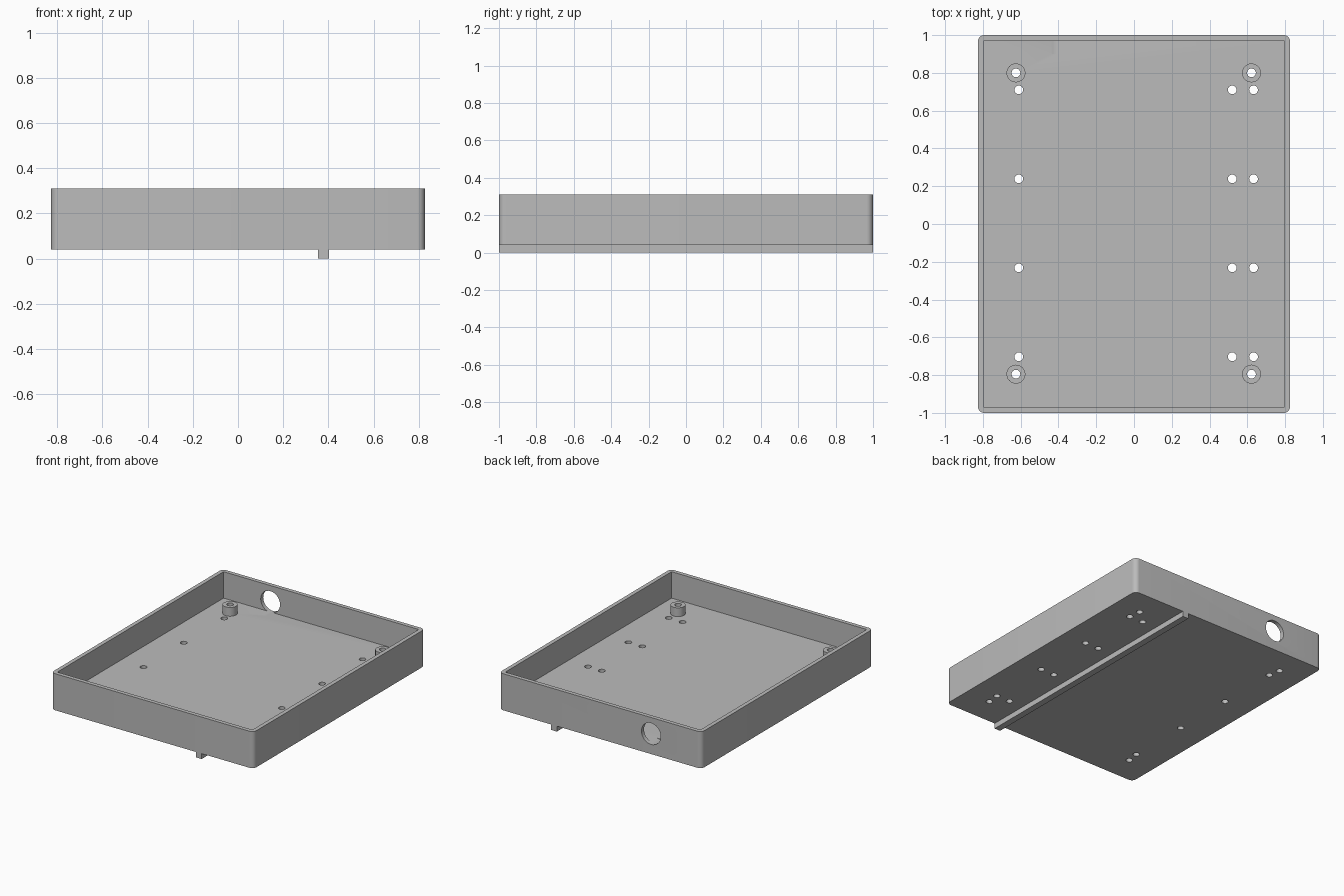
import bpy, bmesh, math
from mathutils import Matrix, Vector

cube = bpy.data.objects.get("Cube")
if cube:
    bpy.data.objects.remove(cube, do_unlink=True)

grey = bpy.data.materials.new("plain_grey")
grey.use_nodes = True
grey.diffuse_color = (0.5, 0.5, 0.5, 1)
grey.node_tree.nodes["Principled BSDF"].inputs["Base Color"].default_value = (0.5, 0.5, 0.5, 1)

HALF_X, HALF_Y, WALL = 0.827, 1.0, 0.03
BASE, FLOOR, BOSS_TOP, RIM = 0.04, 0.115, 0.18, 0.31


def make(name, bm):
    mesh = bpy.data.meshes.new(name)
    bm.to_mesh(mesh)
    bm.free()
    obj = bpy.data.objects.new(name, mesh)
    obj.data.materials.append(grey)
    bpy.context.collection.objects.link(obj)
    return obj


def add_box(bm, low, high):
    low, high = Vector(low), Vector(high)
    mat = Matrix.Translation((low + high) / 2) @ Matrix.Diagonal((high - low).to_4d())
    mat[3][3] = 1
    return bmesh.ops.create_cube(bm, size=1, matrix=mat)["verts"]


def add_cylinder(bm, centre, radius, depth, turn=Matrix()):
    bmesh.ops.create_cone(bm, cap_ends=True, segments=32, radius1=radius, radius2=radius,
                          depth=depth, matrix=Matrix.Translation(centre) @ turn)


def select_only(obj):
    bpy.ops.object.select_all(action="DESELECT")
    obj.select_set(True)
    bpy.context.view_layer.objects.active = obj


def cut(obj, cutter):
    mod = obj.modifiers.new("cut", "BOOLEAN")
    mod.operation, mod.solver, mod.object = "DIFFERENCE", "EXACT", cutter
    select_only(obj)
    bpy.ops.object.modifier_apply(modifier=mod.name)


# Tray block with rounded upright corners
bm = bmesh.new()
add_box(bm, (-HALF_X, -HALF_Y, BASE), (HALF_X, HALF_Y, RIM))
upright = [e for e in bm.edges if abs(e.verts[0].co.z - e.verts[1].co.z) > 0.1]
bmesh.ops.bevel(bm, geom=upright, offset=0.035, segments=8, profile=0.5, affect="EDGES")
tray = make("tray", bm)

# Cavity cutter
bm = bmesh.new()
add_box(bm, (WALL - HALF_X, WALL - HALF_Y, FLOOR), (HALF_X - WALL, HALF_Y - WALL, RIM + 0.1))
cavity = make("cavity_cutter", bm)

# Screw holes through the floor and bosses
boss_spots = [(x, y) for x in (-0.625, 0.622) for y in (-0.795, 0.8)]
hole_spots = [(x, 0.71 - 0.471 * i) for x in (-0.61, 0.52, 0.633) for i in range(4)]
bm = bmesh.new()
for x, y in boss_spots + hole_spots:
    add_cylinder(bm, (x, y, 0.15), 0.023, 0.4)
holes = make("screw_hole_cutter", bm)

# Cable opening in the back wall
bm = bmesh.new()
add_cylinder(bm, (-0.415, HALF_Y, 0.19), 0.079, 0.2, Matrix.Rotation(math.pi / 2, 4, "X"))
opening = make("cable_hole_cutter", bm)

# Raised screw bosses
bm = bmesh.new()
for x, y in boss_spots:
    add_cylinder(bm, (x, y, (FLOOR + BOSS_TOP) / 2), 0.05, BOSS_TOP - FLOOR)
bosses = make("screw_bosses", bm)

# Rail along the underside
bm = bmesh.new()
add_box(bm, (0.355, -HALF_Y, 0), (0.403, HALF_Y, BASE))
make("underside_rail", bm)

for cutter in (cavity, opening, holes):
    cut(tray, cutter)
cut(bosses, holes)
for cutter in (cavity, opening, holes):
    bpy.data.objects.remove(cutter, do_unlink=True)

for obj in (tray, bosses):
    select_only(obj)
    bpy.ops.object.shade_smooth_by_angle(angle=math.radians(30))
